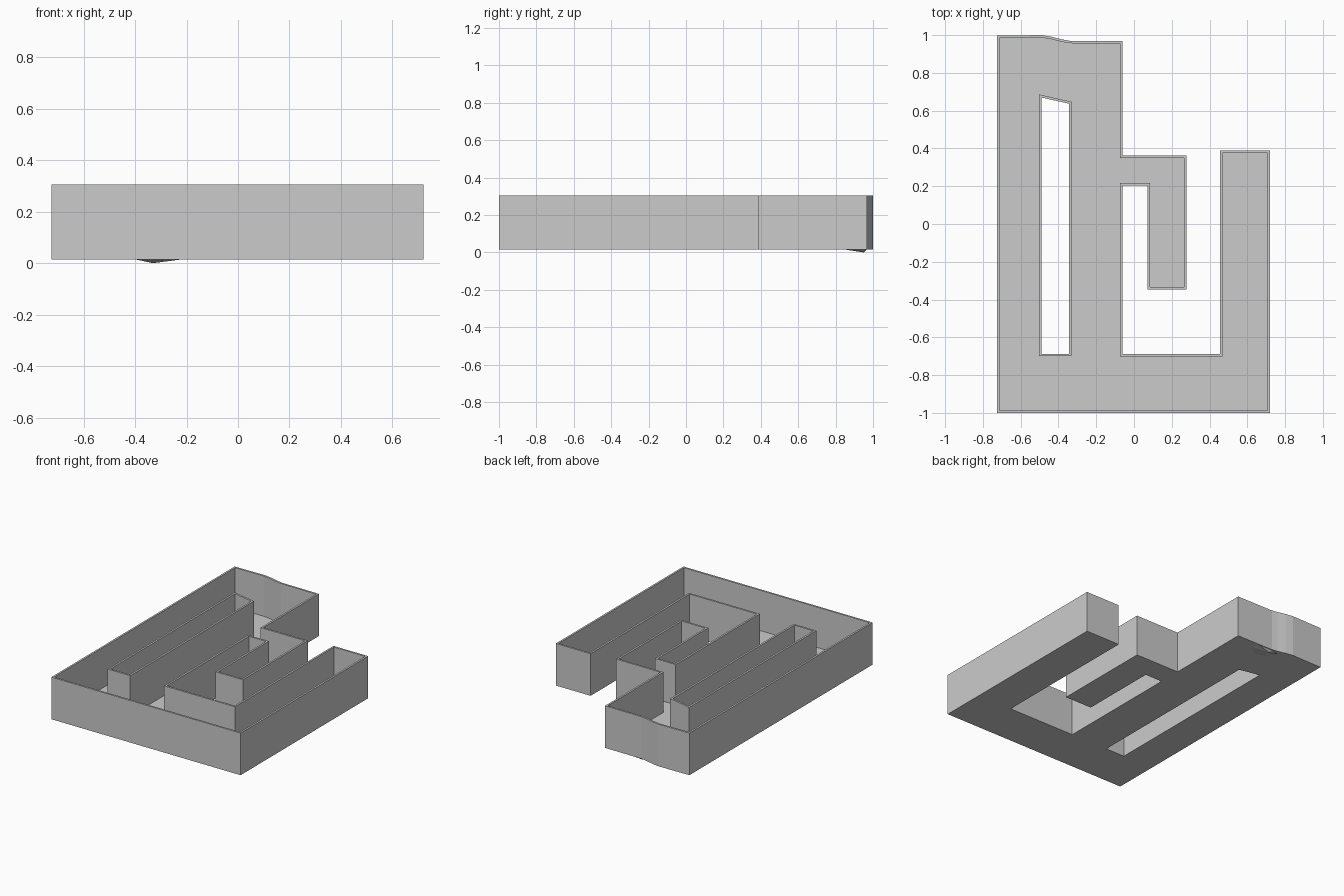
import bpy, bmesh
from mathutils import Vector

if "Cube" in bpy.data.objects:
    bpy.data.objects.remove(bpy.data.objects["Cube"])

Z0, Z1 = 0.015, 0.305      # underside and rim heights
WALL, FLOOR = 0.013, 0.012

grey = bpy.data.materials.new("plain grey")
grey.diffuse_color = (0.6, 0.6, 0.6, 1)
grey.use_nodes = True
grey.node_tree.nodes["Principled BSDF"].inputs["Base Color"].default_value = grey.diffuse_color

# Plan outline (anticlockwise) and slot (clockwise): material lies to the left
outline = [(-.724, -1), (.72, -1), (.72, .39), (.455, .39), (.455, -.688),
           (-.06, -.688), (-.06, .203), (.072, .203), (.072, -.346),
           (.279, -.346), (.279, .363), (-.06, .363), (-.06, .968),
           (-.34, .97), (-.38, .977), (-.44, .992), (-.49, 1), (-.724, .997)]
slot = [(-.491, -.687), (-.491, .67), (-.345, .637), (-.345, -.687)]


def inset(points, d):
    """Offset a closed loop to its left with mitred corners."""
    pts = [Vector(p) for p in points]
    result = []
    for i, p in enumerate(pts):
        a = (p - pts[i - 1]).normalized()
        b = (pts[(i + 1) % len(pts)] - p).normalized()
        na, nb = Vector((-a.y, a.x)), Vector((-b.y, b.x))
        result.append(p + (na + nb) * d / (1 + na.dot(nb)))
    return result


def ring(bm, points, z):
    return [bm.verts.new((p[0], p[1], z)) for p in points]


def bridge(bm, a, b):
    for i in range(len(a)):
        j = (i + 1) % len(a)
        bm.faces.new((a[i], a[j], b[j], b[i]))


def finish(bm, name):
    bmesh.ops.recalc_face_normals(bm, faces=bm.faces[:])
    mesh = bpy.data.meshes.new(name)
    bm.to_mesh(mesh)
    bm.free()
    mesh.materials.append(grey)
    obj = bpy.data.objects.new(name, mesh)
    bpy.context.collection.objects.link(obj)


# Open tray: outer wall, rim, inner wall, then floor and underside
bm = bmesh.new()
bottoms, floors = [], []
for loop in (outline, slot):
    inner = inset(loop, WALL)
    rings = [ring(bm, loop, Z0), ring(bm, loop, Z1),
             ring(bm, inner, Z1), ring(bm, inner, Z0 + FLOOR)]
    for a, b in zip(rings, rings[1:]):
        bridge(bm, a, b)
    bottoms.append(rings[0])
    floors.append(rings[3])
for level in (bottoms, floors):
    edges = [bm.edges.get((r[i - 1], r[i])) for r in level for i in range(len(r))]
    bmesh.ops.triangle_fill(bm, edges=edges, use_beauty=True)
finish(bm, "channel_tray")

# Shallow bulge under the back corner
bm = bmesh.new()
base = ring(bm, [(-.41, .95), (-.36, .87), (-.28, .84), (-.2, .91),
                 (-.23, .965), (-.34, .968)], Z0 + 0.002)
tip = bm.verts.new((-.33, .95, 0))
for i in range(len(base)):
    bm.faces.new((base[i - 1], base[i], tip))
bm.faces.new(base)
finish(bm, "underside_bulge")
